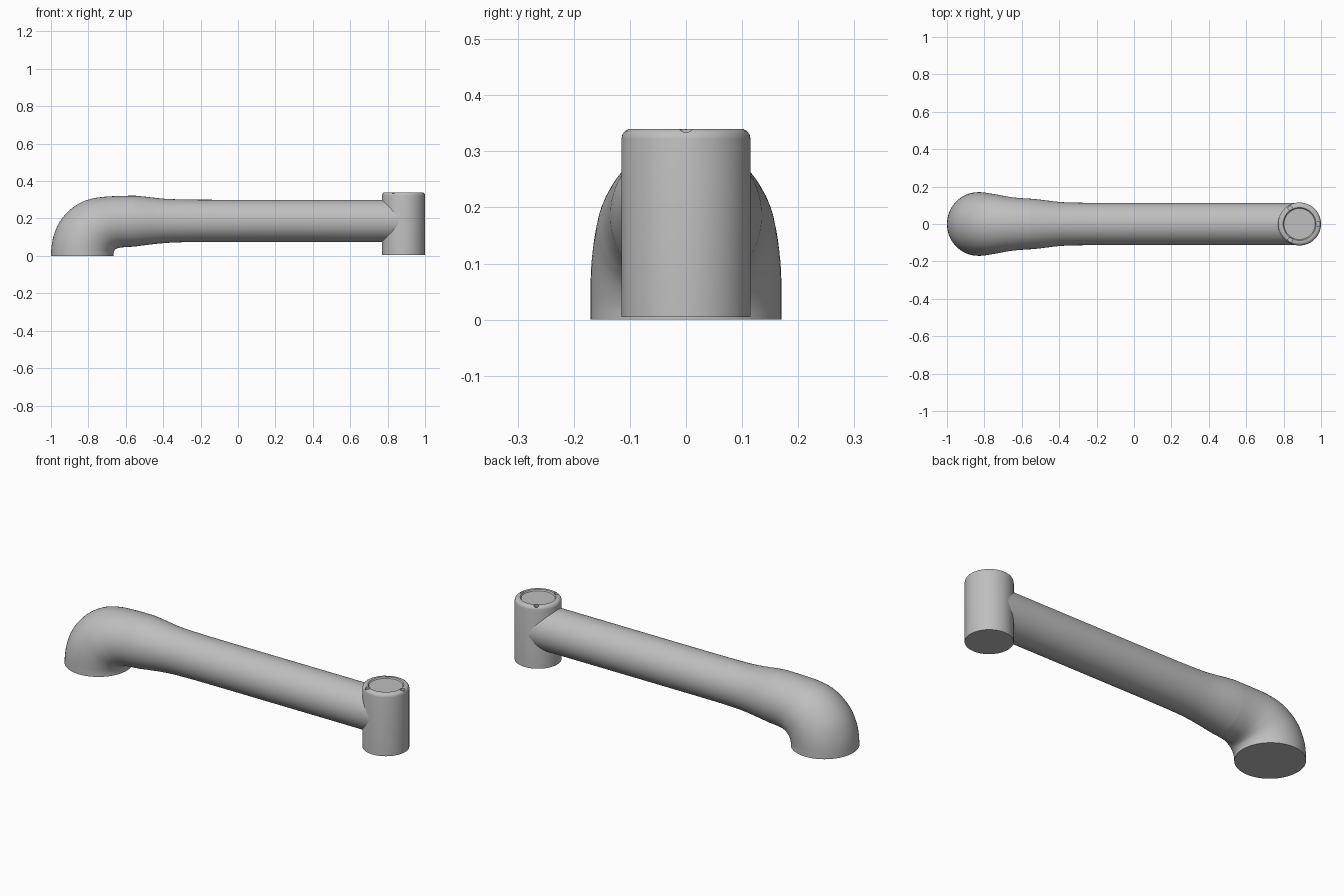
import bpy, bmesh
from math import sin, cos, tau, radians
from mathutils import Vector

cube = bpy.data.objects.get("Cube")
if cube:
    bpy.data.objects.remove(cube, do_unlink=True)

SEGMENTS = 64


def material(name, rgb):
    mat = bpy.data.materials.new(name)
    mat.use_nodes = True
    mat.diffuse_color = (*rgb, 1)
    mat.node_tree.nodes["Principled BSDF"].inputs["Base Color"].default_value = (*rgb, 1)
    return mat


grey = material("light grey", (0.52, 0.52, 0.52))


def loft(name, rings):
    """Skin a list of point rings and cap both ends."""
    bm = bmesh.new()
    loops = [[bm.verts.new(p) for p in ring] for ring in rings]
    n = len(loops[0])
    for a, b in zip(loops, loops[1:]):
        for i in range(n):
            j = (i + 1) % n
            bm.faces.new((a[i], a[j], b[j], b[i]))
    bm.faces.new(loops[0])
    bm.faces.new(loops[-1])
    bmesh.ops.recalc_face_normals(bm, faces=bm.faces[:])
    mesh = bpy.data.meshes.new(name)
    bm.to_mesh(mesh)
    bm.free()
    obj = bpy.data.objects.new(name, mesh)
    bpy.context.collection.objects.link(obj)
    mesh.materials.append(grey)
    return obj


def activate(obj):
    bpy.ops.object.select_all(action='DESELECT')
    obj.select_set(True)
    bpy.context.view_layer.objects.active = obj


def smooth(obj, angle=30):
    activate(obj)
    bpy.ops.object.shade_smooth_by_angle(angle=radians(angle))


def oval(section):
    """Ring spanning an outer and an inner point in the xz plane, with a half width in y."""
    xo, zo, xi, zi, width = section
    outer, inner = Vector((xo, 0, zo)), Vector((xi, 0, zi))
    mid, arm = (outer + inner) / 2, (outer - inner) / 2
    return [mid + arm * cos(t) + Vector((0, width * sin(t), 0))
            for t in (tau * i / SEGMENTS for i in range(SEGMENTS))]


def refine(sections, steps=3):
    """Catmull-Rom interpolation between neighbouring sections."""
    pts = [Vector(s) for s in sections]
    pts = [pts[0]] + pts + [pts[-1]]
    out = []
    for a, b, c, d in zip(pts, pts[1:], pts[2:], pts[3:]):
        for k in range(steps):
            t = k / steps
            out.append(b + (c - a) * (t / 2) + (2 * a - 5 * b + 4 * c - d) * (t * t / 2)
                       + (3 * b - a - 3 * c + d) * (t ** 3 / 2))
    return out + [pts[-1]]


# Elbow, from the round foot up to the flared collar
elbow = refine([
    (-1, 0, -.665, 0, .17),
    (-.997, .05, -.665, .015, .17),
    (-.985, .11, -.662, .025, .17),
    (-.955, .18, -.657, .033, .168),
    (-.9, .245, -.65, .038, .163),
    (-.83, .29, -.64, .042, .157),
    (-.75, .312, -.625, .045, .148),
    (-.65, .32, -.6, .047, .14),
    (-.55, .322, -.55, .05, .135),
])
smooth(loft("elbow", [oval(s) for s in elbow]), 40)

# Straight arm, tapering out of the collar and running into the end joint
arm = refine([
    (-.55, .322, -.55, .05, .135),
    (-.5, .317, -.5, .057, .13),
    (-.4, .306, -.4, .068, .118),
    (-.3, .302, -.3, .073, .114),
    (-.1, .3, -.1, .075, .113),
    (.7, .3, .7, .075, .113),
    (.88, .3, .88, .075, .113),
])
smooth(loft("arm_tube", [oval(s) for s in arm]), 40)

# Upright end joint with a rounded rim and a slightly sunken cap
JOINT_X, JOINT_R, TOP = .885, .115, .34


def circle(radius, z, x=JOINT_X, y=0, n=SEGMENTS):
    return [(x + radius * cos(tau * i / n), y + radius * sin(tau * i / n), z) for i in range(n)]


joint_profile = [(JOINT_R, .005), (JOINT_R, .322), (.1135, .33), (.109, .336), (.102, TOP),
                 (.088, TOP), (.083, .334)]
joint = loft("end_joint", [circle(r, z) for r, z in joint_profile])

# Three small screw recesses round the rim
for i in range(3):
    a = tau * i / 3
    x, y = JOINT_X + .099 * cos(a), .099 * sin(a)
    cutter = loft("screw_cutter", [circle(.012, z, x, y, 16) for z in (.328, .36)])
    cutter.hide_render = True
    activate(joint)
    cut = joint.modifiers.new("screw_recess", 'BOOLEAN')
    cut.operation, cut.solver, cut.object = 'DIFFERENCE', 'EXACT', cutter
    bpy.ops.object.modifier_apply(modifier=cut.name)
    bpy.data.objects.remove(cutter, do_unlink=True)
smooth(joint, 35)
